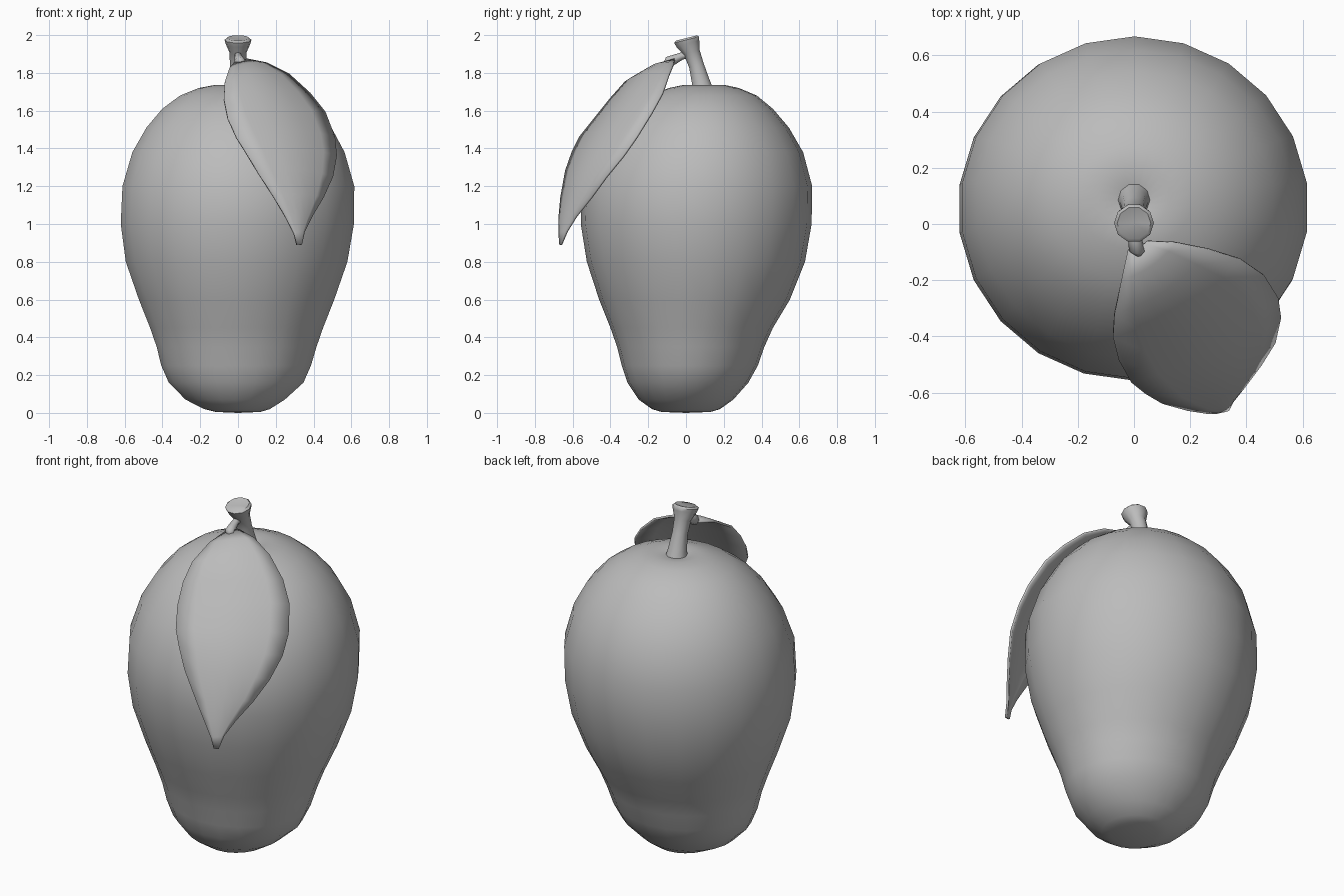
import bpy, bmesh, math
from mathutils import Vector

grey = bpy.data.materials.new("soft grey")
grey.diffuse_color = (0.5, 0.5, 0.5, 1)


def make_object(name, bm, angle=60):
    bmesh.ops.recalc_face_normals(bm, faces=bm.faces)
    me = bpy.data.meshes.new(name)
    bm.to_mesh(me)
    bm.free()
    me.materials.append(grey)
    ob = bpy.data.objects.new(name, me)
    bpy.context.collection.objects.link(ob)
    bpy.ops.object.select_all(action='DESELECT')
    ob.select_set(True)
    bpy.context.view_layer.objects.active = ob
    bpy.ops.object.shade_smooth_by_angle(angle=math.radians(angle))
    return ob


def loft(name, rings, start, end, angle=60):
    """Skin closed rings of points, closing both ends with a fan to a point."""
    bm = bmesh.new()
    loops = [[bm.verts.new(p) for p in r] for r in rings]
    n = len(loops[0])
    for a, b in zip(loops, loops[1:]):
        for i in range(n):
            bm.faces.new((a[i], a[(i + 1) % n], b[(i + 1) % n], b[i]))
    for loop, tip in ((loops[0], start), (loops[-1], end)):
        c = bm.verts.new(tip)
        for i in range(n):
            bm.faces.new((loop[i], loop[(i + 1) % n], c))
    return make_object(name, bm, angle)


def tube(name, stations, sides, start, end):
    """Round tube through (centre, axis, radius) stations."""
    rings = []
    for c, axis, r in stations:
        w = Vector(axis).normalized()
        u = Vector((1, 0, 0))
        v = w.cross(u).normalized()
        rings.append([Vector(c) + r * (math.cos(t) * u + math.sin(t) * v)
                      for t in (2 * math.pi * i / sides for i in range(sides))])
    return loft(name, rings, start, end, 50)


# Fruit body: height, left, right, front, back of each cross-section
sections = [
    (0.005, -0.12, 0.12, -0.13, 0.13), (0.02, -0.18, 0.17, -0.18, 0.18),
    (0.07, -0.28, 0.25, -0.25, 0.25), (0.16, -0.37, 0.35, -0.31, 0.33),
    (0.25, -0.41, 0.39, -0.34, 0.38), (0.35, -0.435, 0.42, -0.365, 0.415),
    (0.45, -0.47, 0.455, -0.40, 0.46), (0.60, -0.53, 0.515, -0.46, 0.55),
    (0.80, -0.60, 0.585, -0.525, 0.63), (1.00, -0.627, 0.62, -0.557, 0.665),
    (1.20, -0.618, 0.622, -0.55, 0.668), (1.38, -0.565, 0.57, -0.48, 0.62),
    (1.51, -0.49, 0.50, -0.395, 0.545), (1.61, -0.405, 0.41, -0.30, 0.46),
    (1.68, -0.31, 0.31, -0.20, 0.375), (1.72, -0.21, 0.21, -0.09, 0.28),
    (1.735, -0.13, 0.13, -0.02, 0.21), (1.725, -0.06, 0.06, 0.03, 0.14),
]
rings = []
for z, x0, x1, y0, y1 in sections:
    rings.append([((x0 + x1) / 2 + (x1 - x0) / 2 * math.sin(t),
                   (y0 + y1) / 2 + (y1 - y0) / 2 * math.cos(t), z)
                  for t in (2 * math.pi * i / 22 for i in range(22))])
loft("fruit_body", rings, (0, 0, 0), (0, 0.085, 1.71))

# Stem with a flared, slightly dished head
tube("stem", [((0, 0.09, 1.70), (0, -0.1, 1), 0.062),
              ((0, 0.078, 1.755), (0, -0.2, 1), 0.05),
              ((0, 0.055, 1.84), (0, -0.3, 1), 0.042),
              ((0, 0.03, 1.91), (0, -0.35, 1), 0.046),
              ((0, 0.01, 1.955), (0, -0.3, 1), 0.066),
              ((0, 0.003, 1.975), (0, -0.25, 1), 0.071),
              ((0, 0.003, 1.985), (0, -0.25, 1), 0.06)],
     10, (0, 0.09, 1.69), (0, 0.005, 1.975))

# Short stalk joining the leaf to the stem
tube("leaf_stalk", [((0, 0.04, 1.90), (0, -1, -0.2), 0.02),
                    ((0, -0.02, 1.89), (0, -1, -0.3), 0.019),
                    ((0.005, -0.06, 1.872), (0, -1, -0.4), 0.025),
                    ((0.012, -0.095, 1.856), (0, -1, -0.4), 0.03)],
     8, (0, 0.05, 1.90), (0.018, -0.12, 1.85))

# Leaf: matching points along its left and right edges, bowed outward between
left = [(-0.02, -0.09, 1.85), (-0.045, -0.2, 1.82), (-0.07, -0.32, 1.75),
        (-0.075, -0.40, 1.66), (-0.055, -0.48, 1.56), (-0.01, -0.56, 1.46),
        (0.04, -0.60, 1.38), (0.10, -0.635, 1.28), (0.19, -0.66, 1.14),
        (0.255, -0.67, 1.03), (0.295, -0.67, 0.95), (0.31, -0.665, 0.89)]
right = [(0.05, -0.06, 1.87), (0.15, -0.065, 1.85), (0.27, -0.09, 1.79),
         (0.38, -0.125, 1.69), (0.46, -0.18, 1.59), (0.51, -0.26, 1.46),
         (0.52, -0.33, 1.36), (0.50, -0.42, 1.25), (0.45, -0.50, 1.14),
         (0.39, -0.58, 1.04), (0.35, -0.63, 0.96), (0.335, -0.66, 0.89)]
outward = Vector((0.4, -0.73, 0.56)).normalized()
bm = bmesh.new()
rows = []
for a, b in zip(left, right):
    a, b = Vector(a), Vector(b)
    bow = 0.09 * (b - a).length
    rows.append([bm.verts.new(a.lerp(b, k / 6) + outward * bow * math.sin(math.pi * k / 6))
                 for k in range(7)])
for p, q in zip(rows, rows[1:]):
    for k in range(6):
        bm.faces.new((p[k], p[k + 1], q[k + 1], q[k]))
leaf = make_object("leaf", bm)
solid = leaf.modifiers.new("thickness", 'SOLIDIFY')
solid.thickness = 0.012
solid.offset = 0
